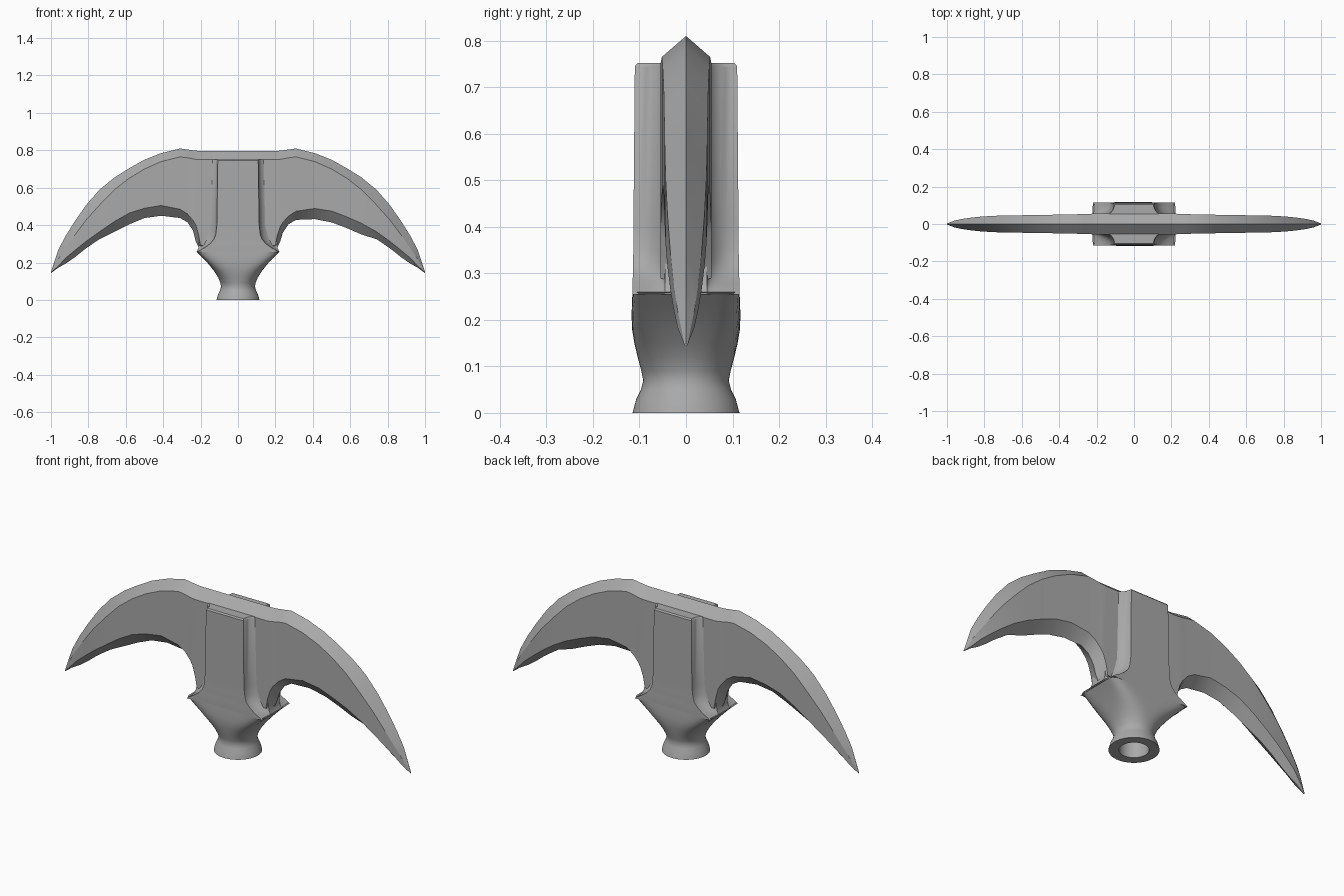
import bpy, bmesh
from math import cos, sin, pi, radians

cube = bpy.data.objects.get("Cube")
if cube:
    bpy.data.objects.remove(cube, do_unlink=True)

metal = bpy.data.materials.new("grey metal")
metal.use_nodes = True
GREY = (0.4, 0.4, 0.4, 1)
metal.diffuse_color = GREY
metal.node_tree.nodes["Principled BSDF"].inputs["Base Color"].default_value = GREY


def loft(name, rings, angle, closed=False):
    """Skin a list of equal-length rings; cap the ends unless they join up."""
    bm = bmesh.new()
    loops = [[bm.verts.new(p) for p in ring] for ring in rings]
    pairs = list(zip(loops, loops[1:]))
    if closed:
        pairs.append((loops[-1], loops[0]))
    else:
        bm.faces.new(loops[0])
        bm.faces.new(loops[-1])
    for a, b in pairs:
        for i in range(len(a)):
            j = (i + 1) % len(a)
            bm.faces.new((a[i], a[j], b[j], b[i]))
    bmesh.ops.recalc_face_normals(bm, faces=bm.faces)
    mesh = bpy.data.meshes.new(name)
    bm.to_mesh(mesh)
    bm.free()
    mesh.materials.append(metal)
    ob = bpy.data.objects.new(name, mesh)
    bpy.context.collection.objects.link(ob)
    bpy.ops.object.select_all(action="DESELECT")
    ob.select_set(True)
    bpy.context.view_layer.objects.active = ob
    bpy.ops.object.shade_smooth_by_angle(angle=radians(angle))
    return ob


# Blade: six-sided section with a ridge above and below, swept across x
stations = [0.2, 0.21, 0.225, 0.24, 0.27, 0.31, 0.41, 0.5, 0.58, 0.66, 0.74, 0.81, 0.87, 0.92, 0.96, 1]
ridge = [0.797, 0.797, 0.798, 0.8, 0.804, 0.81, 0.785, 0.75, 0.705, 0.655, 0.59, 0.51, 0.425, 0.345, 0.27, 0.15]
shoulder = [0.75, 0.75, 0.752, 0.754, 0.76, 0.765, 0.74, 0.7, 0.652, 0.59, 0.508, 0.43, 0.35, 0.28, 0.22, 0.147]
thick = [0.055, 0.055, 0.055, 0.054, 0.053, 0.052, 0.05, 0.048, 0.047, 0.046, 0.044, 0.04, 0.034, 0.027, 0.018, 0.003]
outer_low = [0.325, 0.278, 0.23, 0.195, 0.173, 0.143]
outer_under = [0.365, 0.315, 0.267, 0.225, 0.183, 0.145]
undersides = {
    -1: ([0.27, 0.28, 0.31, 0.37, 0.415, 0.438, 0.45, 0.438, 0.405, 0.365] + outer_low,
         [0.29, 0.345, 0.4, 0.425, 0.46, 0.485, 0.505, 0.49, 0.465, 0.42] + outer_under),
    1: ([0.27, 0.28, 0.31, 0.36, 0.405, 0.428, 0.432, 0.415, 0.385, 0.35] + outer_low,
        [0.29, 0.345, 0.39, 0.415, 0.448, 0.474, 0.489, 0.475, 0.445, 0.41] + outer_under),
}


def blade_rings(side):
    low, under = undersides[side]
    return [[(side * x, 0, r), (side * x, t, s), (side * x, t, u),
             (side * x, 0, l), (side * x, -t, u), (side * x, -t, s)]
            for x, r, s, t, l, u in zip(stations, ridge, shoulder, thick, low, under)]


loft("blade", blade_rings(-1)[::-1] + blade_rings(1), 24)


# Collar: round foot growing into a wide squared flare, with a bored socket
def oval(z, hx, hy, power, steps=64):
    ring = []
    for i in range(steps):
        a = 2 * pi * (i + 0.5) / steps
        c, s = cos(a), sin(a)
        k = (abs(c) ** power + abs(s) ** power) ** (-1 / power)
        ring.append((hx * k * c, hy * k * s, z))
    return ring


profile = [(0, 0.115, 0.115, 2), (0.03, 0.107, 0.107, 2), (0.05, 0.097, 0.097, 2),
           (0.07, 0.091, 0.092, 2), (0.09, 0.094, 0.096, 2.1), (0.12, 0.106, 0.104, 2.4),
           (0.15, 0.125, 0.111, 3), (0.18, 0.148, 0.116, 4), (0.21, 0.173, 0.117, 6),
           (0.24, 0.203, 0.116, 9), (0.26, 0.223, 0.115, 14)]
bore = [(z, 0.068, 0.068, 2) for z in (0.24, 0)]
loft("socket_collar", [oval(*p) for p in profile + bore], 40, closed=True)
loft("socket_floor", [oval(z, 0.075, 0.075, 2) for z in (0.2, 0.23)], 40)


# Block: straight cheeks joined to the blade by hollow fillets, flaring at the base
def block_ring(z, face, root, depth, inner=0.045, steps=8):
    arc = []
    for i in range(steps + 1):
        a = pi / 2 * i / steps
        arc.append((root - (root - face) * sin(a), depth - (depth - inner) * cos(a)))
    back = [(-x, y) for x, y in reversed(arc)]
    upper = arc + back
    lower = [(-x, -y) for x, y in upper]
    return [(x, y, z) for x, y in upper + lower]


block = [(0.255, 0.218, 0.222, 0.115), (0.265, 0.205, 0.217, 0.115), (0.28, 0.178, 0.211, 0.115),
         (0.3, 0.15, 0.208, 0.114), (0.325, 0.128, 0.206, 0.114), (0.35, 0.119, 0.2, 0.113),
         (0.4, 0.113, 0.18, 0.113), (0.745, 0.108, 0.17, 0.11), (0.752, 0.104, 0.165, 0.104)]
loft("socket_block", [block_ring(*b) for b in block], 35)
